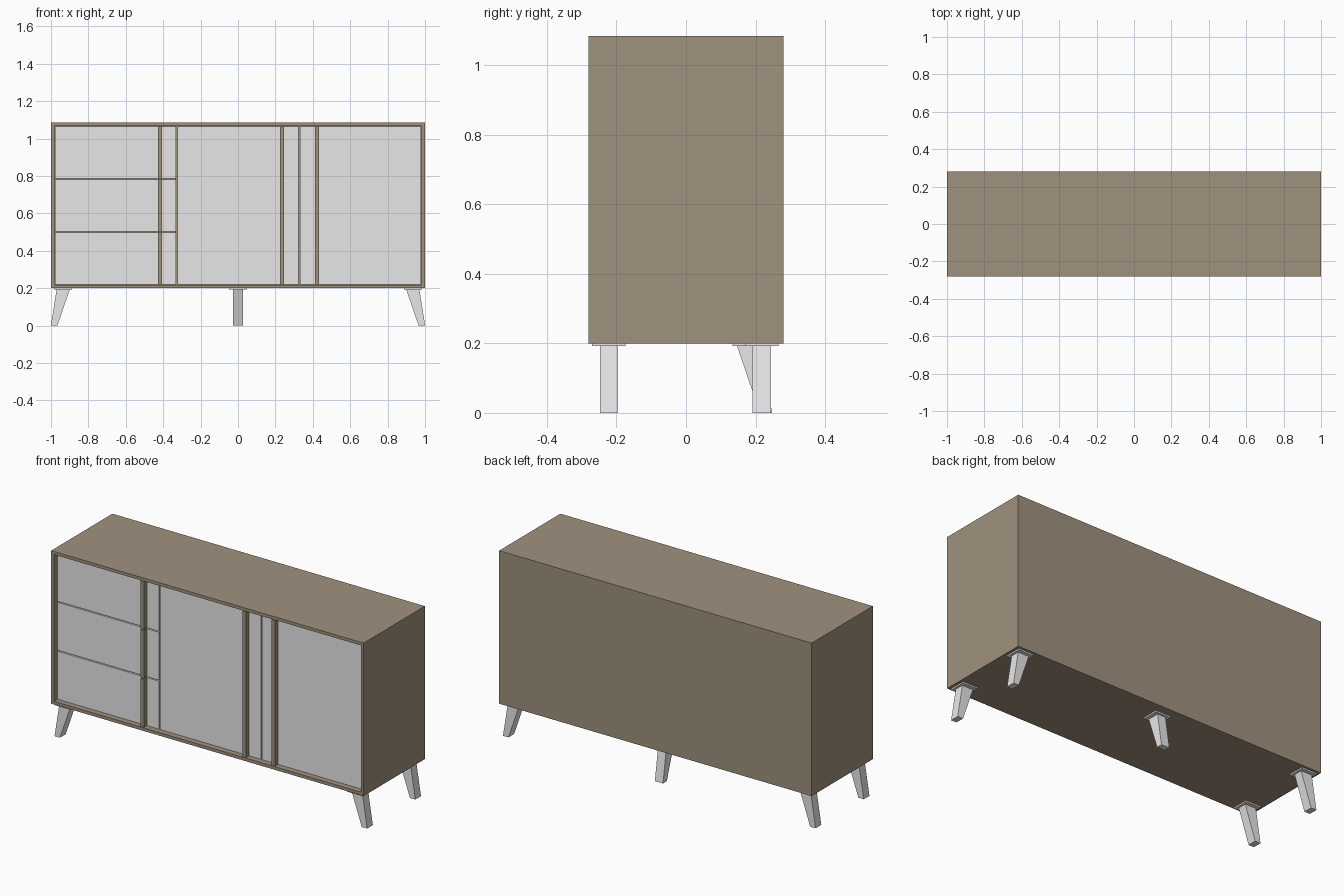
import bpy, bmesh
from mathutils import Vector

if "Cube" in bpy.data.objects:
    bpy.data.objects.remove(bpy.data.objects["Cube"])


def material(name, rgb):
    m = bpy.data.materials.new(name)
    m.diffuse_color = (*rgb, 1)
    m.use_nodes = True
    m.node_tree.nodes["Principled BSDF"].inputs["Base Color"].default_value = m.diffuse_color
    return m


WOOD = material("brown_wood", (0.35, 0.285, 0.21))
WHITE = material("light_grey", (0.8, 0.8, 0.8))


def finish(bm, name, mat):
    bmesh.ops.recalc_face_normals(bm, faces=bm.faces)
    me = bpy.data.meshes.new(name)
    bm.to_mesh(me)
    bm.free()
    me.materials.append(mat)
    ob = bpy.data.objects.new(name, me)
    bpy.context.collection.objects.link(ob)
    return ob


def box(name, x, y, z, mat):
    """Box from (min, max) ranges on each axis."""
    bm = bmesh.new()
    bmesh.ops.create_cube(bm, size=1)
    for v in bm.verts:
        v.co = Vector([(lo + hi) / 2 + c * (hi - lo)
                       for c, (lo, hi) in zip(v.co, (x, y, z))])
    return finish(bm, name, mat)


W, D, Z0, Z1, T = 1.0, 0.28, 0.2, 1.085, 0.018
FACE, GAP = -0.252, 0.003          # recessed front plane, half gap between fronts
IX, IZ0, IZ1 = W - T, Z0 + T, Z1 - T

# Carcass: top, bottom, sides, back
box("top_panel", (-W, W), (-D, D), (IZ1, Z1), WOOD)
box("bottom_panel", (-W, W), (-D, D), (Z0, IZ0), WOOD)
for side, s in (("left", -1), ("right", 1)):
    xs = sorted((s * IX, s * W))
    box(side + "_side_panel", xs, (-D, D), (IZ0, IZ1), WOOD)
box("back_panel", (-IX, IX), (D - T, D), (IZ0, IZ1), WOOD)

# Dividers behind the gaps between the three bays
bay = 2 * IX / 3
edges = [-IX + bay * i for i in range(4)]
for i in (1, 2):
    box("divider", (edges[i] - 0.009, edges[i] + 0.009),
        (FACE + 0.02, D - T), (IZ0, IZ1), WOOD)


def front(name, x, z, handle_x):
    """Recessed front panel with a vertical handle strip flush with the frame."""
    z = (z[0] + GAP, z[1] - GAP)
    box(name, (x[0] + GAP, x[1] - GAP), (FACE, FACE + 0.02), z, WHITE)
    box(name + "_handle", (handle_x - 0.011, handle_x + 0.011), (-D, FACE), z, WOOD)


# Three drawers and two doors
dh = (IZ1 - IZ0) / 3
for i in range(3):
    front("drawer", edges[0:2], (IZ0 + i * dh, IZ0 + (i + 1) * dh), -0.418)
front("middle_door", edges[1:3], (IZ0, IZ1), 0.236)
front("right_door", edges[2:4], (IZ0, IZ1), 0.422)


def leg(name, x, y, lean):
    """Mounting plate and a square leg that tapers and leans outwards."""
    box(name + "_plate", (x - 0.048, x + 0.048), (y - 0.048, y + 0.048),
        (Z0 - 0.008, Z0), WHITE)
    lean = Vector(lean)
    across = Vector((-lean.y, lean.x, 0))
    bm = bmesh.new()
    bmesh.ops.create_cube(bm, size=2)
    for v in bm.verts:
        top = v.co.z > 0
        along = v.co.x * (0.035 if top else 0.0175) + (0 if top else 0.048)
        v.co = (Vector((x, y, Z0 - 0.008 if top else 0))
                + lean * along + across * v.co.y * 0.026)
    finish(bm, name, WHITE)


# Four corner legs lean sideways, the middle back leg leans backwards
for s in (-1, 1):
    leg("front_leg", s * 0.935, -0.222, (s, 0, 0))
    leg("back_leg", s * 0.935, 0.218, (s, 0, 0))
leg("middle_back_leg", 0, 0.182, (0, 1, 0))
